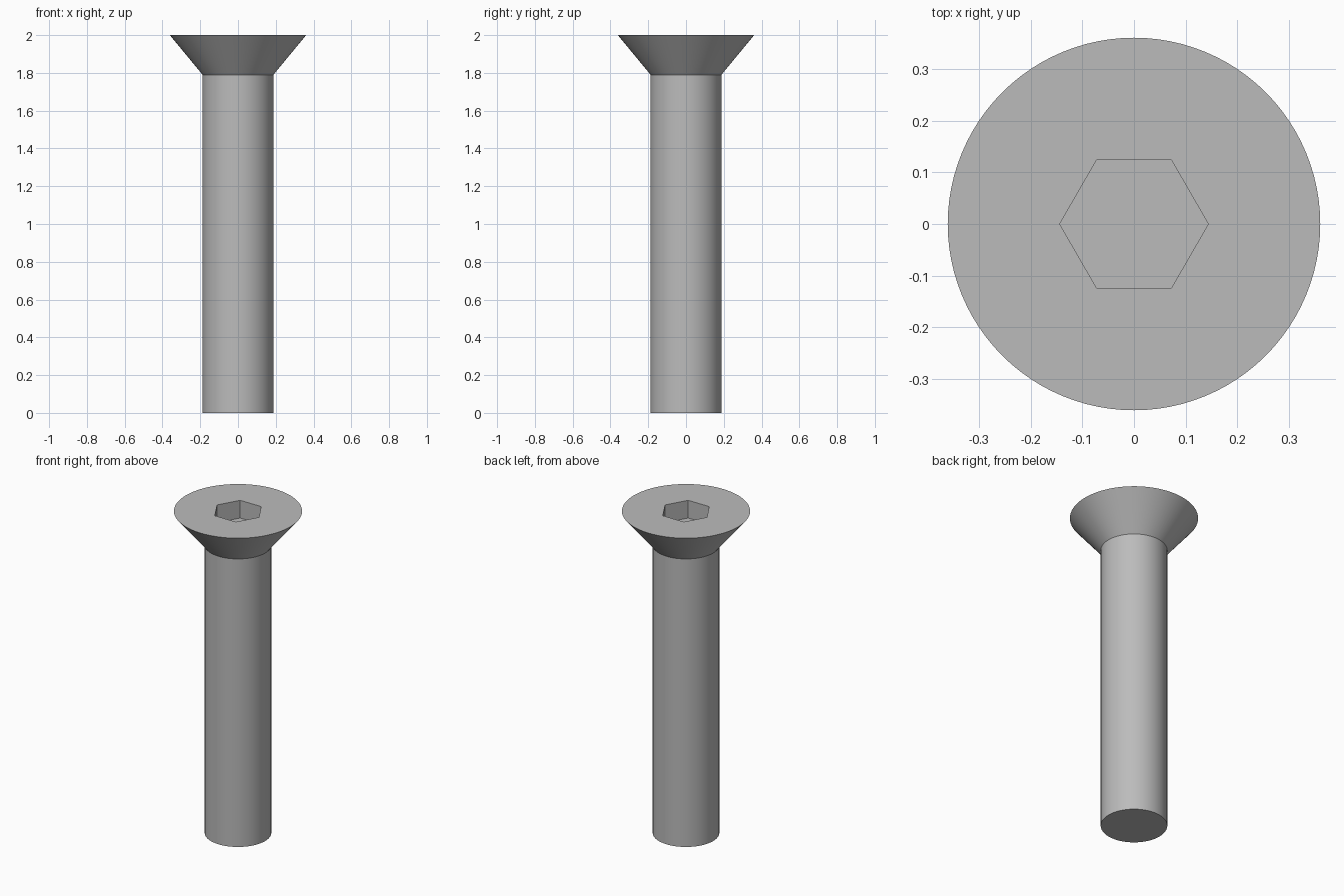
import bpy, bmesh, math

cube = bpy.data.objects.get("Cube")
if cube:
    bpy.data.objects.remove(cube, do_unlink=True)

SIDES = 96
SHANK_R, HEAD_R, HEX_R = 0.1875, 0.361, 0.144
HEAD_BOTTOM, TOP, SOCKET_FLOOR = 1.79, 2.0, 1.89

steel = bpy.data.materials.new("grey steel")
steel.use_nodes = True
colour = (0.5, 0.5, 0.5, 1)
steel.diffuse_color = colour
steel.node_tree.nodes["Principled BSDF"].inputs["Base Color"].default_value = colour

bm = bmesh.new()


def ring(radius, z, sides):
    """Closed loop of vertices and edges around the z axis."""
    verts = [bm.verts.new((radius * math.cos(2 * math.pi * i / sides),
                           radius * math.sin(2 * math.pi * i / sides), z))
             for i in range(sides)]
    edges = [bm.edges.new((verts[i], verts[(i + 1) % sides])) for i in range(sides)]
    return verts, edges


def wall(lower, upper):
    """Quads between two rings of equal count."""
    n = len(lower)
    for i in range(n):
        j = (i + 1) % n
        bm.faces.new((lower[i], lower[j], upper[j], upper[i]))


# Shank and conical head
base, _ = ring(SHANK_R, 0, SIDES)
neck, _ = ring(SHANK_R, HEAD_BOTTOM, SIDES)
rim, rim_edges = ring(HEAD_R, TOP, SIDES)
bm.faces.new(base)
wall(base, neck)
wall(neck, rim)

# Hexagonal socket
mouth, mouth_edges = ring(HEX_R, TOP, 6)
floor, _ = ring(HEX_R, SOCKET_FLOOR, 6)
wall(floor, mouth)
bm.faces.new(floor)

# Flat head top around the socket
bmesh.ops.triangle_fill(bm, edges=rim_edges + mouth_edges, use_beauty=True,
                        normal=(0, 0, 1))
bmesh.ops.recalc_face_normals(bm, faces=bm.faces)

mesh = bpy.data.meshes.new("countersunk_screw")
bm.to_mesh(mesh)
bm.free()
mesh.materials.append(steel)
screw = bpy.data.objects.new("countersunk_screw", mesh)
bpy.context.collection.objects.link(screw)

# Smooth round walls, crisp rims and socket
bpy.ops.object.select_all(action="DESELECT")
screw.select_set(True)
bpy.context.view_layer.objects.active = screw
bpy.ops.object.shade_smooth_by_angle(angle=math.radians(30))
